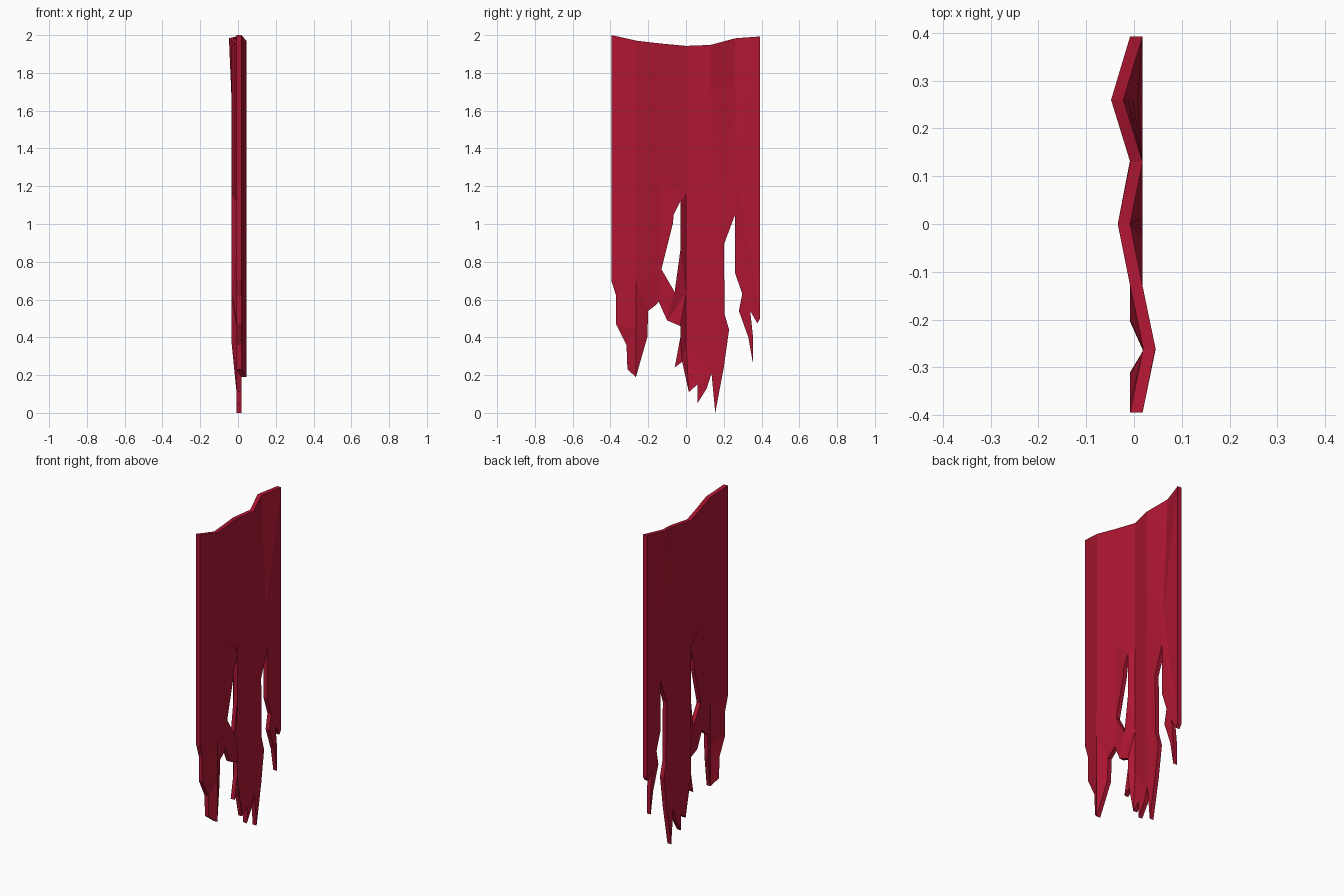
import bpy, bmesh
from mathutils import Vector
from mathutils.geometry import delaunay_2d_cdt

if "Cube" in bpy.data.objects:
    bpy.data.objects.remove(bpy.data.objects["Cube"])

THICK = 0.026
FRONT_X = 0.018

# silhouette (y, z): curved top hem, then the torn lower edge right to left
top = [(-.395, 2), (-.26, 1.97), (-.13, 1.955), (0, 1.943), (.13, 1.948), (.26, 1.983), (.393, 1.993)]
torn = [(.393, .50), (.377, .475), (.34, .54), (.355, .40), (.355, .26), (.33, .40), (.28, .54),
        (.298, .63), (.26, .74), (.26, 1.05), (.2, .89), (.205, .52), (.228, .44), (.2, .24),
        (.155, 0.0), (.135, .21), (.11, .13), (.06, .05), (.06, .15), (.015, .11), (-.02, .27),
        (-.06, .24), (-.03, .40), (-.03, .46), (-.1, .49), (-.145, .59), (-.155, .575),
        (-.2, .54), (-.205, .40), (-.265, .19), (-.31, .23), (-.315, .36), (-.37, .47),
        (-.37, .62), (-.395, .70)]
hole = [(-.03, 1.12), (-.065, 1.05), (-.07, 1.0), (-.13, .76), (-.06, .64), (-.03, .86)]
outline = top + torn

# vertical folds, each from the hem down to a torn point
folds = [[top[1], (-.265, .19)], [top[2], (-.13, .76)], [top[3], (0, .37), (.015, .11)],
         [top[4], (.135, .21)], [top[5], (.26, 1.05)]]


def fold_depth(y, z):
    """Sideways push of the cloth at a fold; torn edges stay flat."""
    if abs(y + .262) < .01:
        return .027
    if abs(y) < .008 and z > .3:
        return -.026
    if abs(y - .26) < .005:
        return -.04 * max(0, (z - 1.05) / .933)
    return 0


def inside(p, poly):
    hit = False
    for (y1, z1), (y2, z2) in zip(poly, poly[1:] + poly[:1]):
        if (z1 > p.y) != (z2 > p.y) and p.x < y1 + (p.y - z1) * (y2 - y1) / (z2 - z1):
            hit = not hit
    return hit


# constrained triangulation of the cloth
pts, edges = [], []


def add_path(path, closed=False):
    start = len(pts)
    pts.extend(Vector(p) for p in path)
    n = len(path)
    edges.extend((start + i, start + (i + 1) % n) for i in range(n if closed else n - 1))


add_path(outline, True)
add_path(hole, True)
for f in folds:
    path = [f[0]]
    for a, b in zip(f, f[1:]):
        steps = max(1, round((a[1] - b[1]) / .25))
        path += [tuple(Vector(a).lerp(Vector(b), i / steps)) for i in range(1, steps + 1)]
    add_path(path)
co, _, tris, *_ = delaunay_2d_cdt(pts, edges, [], 0, 1e-4)


# front and back sheets joined by edge walls
bm = bmesh.new()
front = [bm.verts.new((FRONT_X + fold_depth(p.x, p.y), p.x, p.y)) for p in co]
back = [bm.verts.new(v.co - Vector((THICK, 0, 0))) for v in front]
used = {}
for t in tris:
    mid = (co[t[0]] + co[t[1]] + co[t[2]]) / 3
    if inside(mid, outline) and not inside(mid, hole):
        bm.faces.new([front[i] for i in t])
        bm.faces.new([back[i] for i in reversed(t)])
        for a, b in zip(t, list(t[1:]) + [t[0]]):
            used[(a, b)] = True
for a, b in used:
    if (b, a) not in used:
        bm.faces.new((front[b], front[a], back[a], back[b]))
bmesh.ops.delete(bm, geom=[v for v in bm.verts if not v.link_faces], context='VERTS')
bmesh.ops.recalc_face_normals(bm, faces=bm.faces)

mesh = bpy.data.meshes.new("torn_banner")
bm.to_mesh(mesh)
bm.free()
banner = bpy.data.objects.new("torn_banner", mesh)
bpy.context.collection.objects.link(banner)

red = bpy.data.materials.new("red_cloth")
red.diffuse_color = (.42, .008, .032, 1)
red.use_nodes = True
red.node_tree.nodes["Principled BSDF"].inputs["Base Color"].default_value = red.diffuse_color
mesh.materials.append(red)
